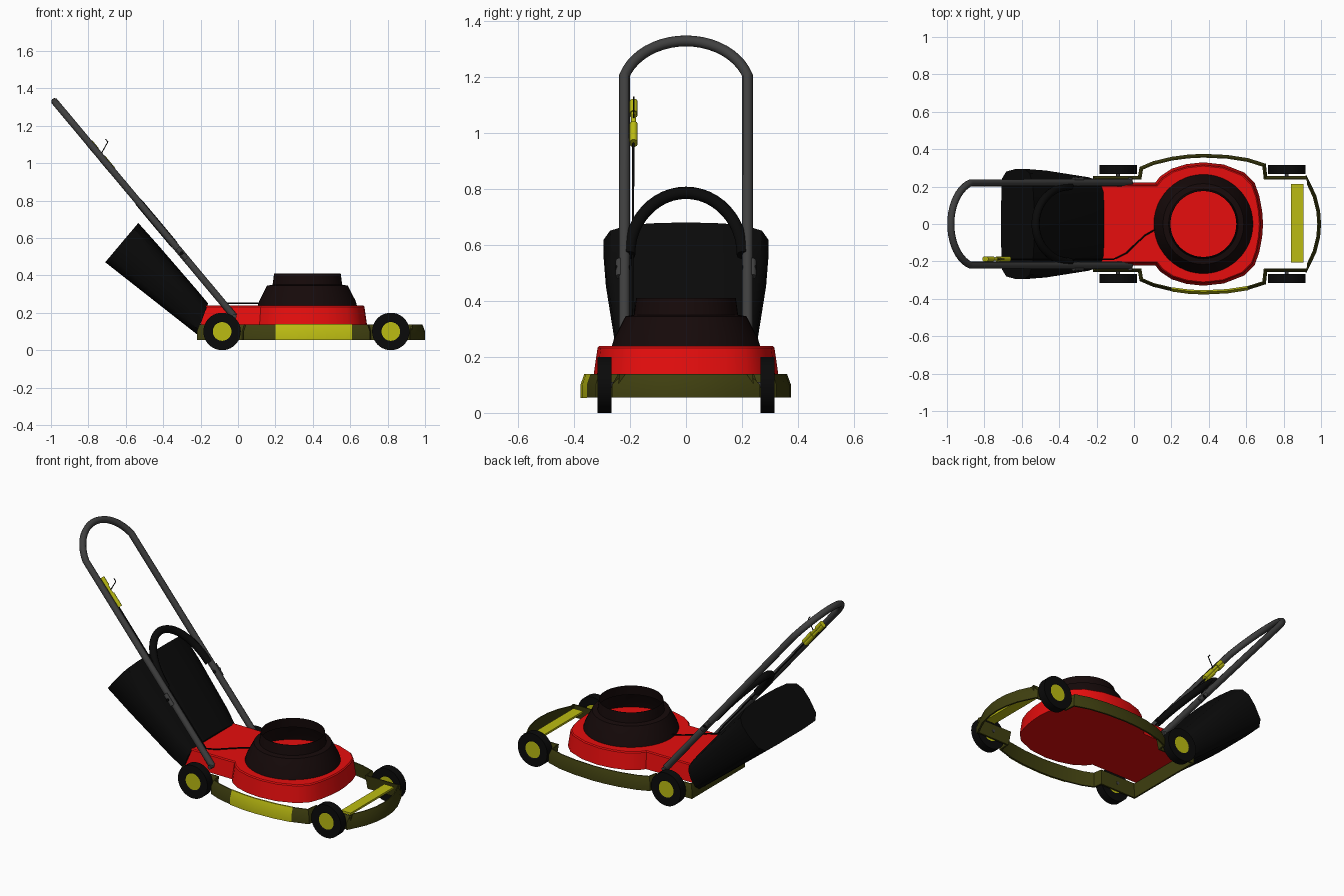
import bpy
from math import sin, cos, pi, radians
from mathutils import Vector

if "Cube" in bpy.data.objects:
    bpy.data.objects.remove(bpy.data.objects["Cube"])


def mat(name, r, g, b):
    m = bpy.data.materials.new(name)
    m.diffuse_color = (r, g, b, 1)
    m.use_nodes = True
    m.node_tree.nodes["Principled BSDF"].inputs["Base Color"].default_value = m.diffuse_color
    return m


RED = mat("red", 0.8, 0.004, 0.004)
OLIVE = mat("olive", 0.05, 0.05, 0.005)
YELLOW = mat("yellow", 0.5, 0.5, 0.006)
BLACK = mat("black", 0.003, 0.003, 0.003)
BROWN = mat("brown_black", 0.008, 0.003, 0.003)
STEEL = mat("dark_steel", 0.05, 0.05, 0.05)


def mesh(name, verts, faces, material, angle=30):
    me = bpy.data.meshes.new(name)
    me.from_pydata(verts, [], faces)
    me.materials.append(material)
    ob = bpy.data.objects.new(name, me)
    bpy.context.collection.objects.link(ob)
    bpy.ops.object.select_all(action='DESELECT')
    ob.select_set(True)
    bpy.context.view_layer.objects.active = ob
    bpy.ops.object.mode_set(mode='EDIT')
    bpy.ops.mesh.select_all(action='SELECT')
    bpy.ops.mesh.remove_doubles(threshold=0.0001)
    bpy.ops.mesh.normals_make_consistent(inside=False)
    bpy.ops.object.mode_set(mode='OBJECT')
    bpy.ops.object.shade_smooth_by_angle(angle=radians(angle))
    return ob


def skin(rings, closed=True, wrap=False, caps=False):
    """Join rings of equal length into verts and faces."""
    n, m = len(rings[0]), len(rings)
    verts = [p for r in rings for p in r]
    faces = []
    for i in range(m if wrap else m - 1):
        for j in range(n if closed else n - 1):
            a, b = i * n, (i + 1) % m * n
            k = (j + 1) % n
            faces.append((a + j, a + k, b + k, b + j))
    if caps:
        faces += [tuple(range(n))[::-1], tuple(range((m - 1) * n, m * n))]
    return verts, faces


def inset(path, d, z, closed=True):
    """Offset a path to its left by d (mitred) at height z."""
    out, n = [], len(path)
    for i, p in enumerate(path):
        p = Vector(p)
        a = Vector(path[i - 1]) if closed or i > 0 else None
        b = Vector(path[(i + 1) % n]) if closed or i < n - 1 else None
        e1 = (p - a).normalized() if a else (b - p).normalized()
        e2 = (b - p).normalized() if b else e1
        n1, n2 = Vector((-e1.y, e1.x)), Vector((-e2.y, e2.x))
        q = p + (n1 + n2) * d / (1 + n1.dot(n2))
        out.append((q.x, q.y, z))
    return out


def mirrored(half):
    return half + [(x, -y) for x, y in reversed(half) if y > 0]


def lathe(name, profile, loc, material, seg=40, wheel=False):
    rings = [[(r * cos(2 * pi * i / seg), r * sin(2 * pi * i / seg), h)
              for i in range(seg)] for r, h in profile]
    ob = mesh(name, *skin(rings), material)
    ob.location = loc
    if wheel:
        ob.rotation_euler.x = pi / 2
    return ob


def tube(name, pts, r, material, smooth=True):
    cu = bpy.data.curves.new(name, 'CURVE')
    cu.dimensions = '3D'
    cu.bevel_depth, cu.bevel_resolution, cu.use_fill_caps = r, 3, True
    sp = cu.splines.new('POLY')
    sp.points.add(len(pts) - 1)
    for q, p in zip(sp.points, pts):
        q.co = (*p, 1)
    sp.use_smooth = smooth
    cu.materials.append(material)
    ob = bpy.data.objects.new(name, cu)
    bpy.context.collection.objects.link(ob)
    return ob


# Cutting deck
deck = mirrored([(0.69, 0), (0.685, 0.07), (0.67, 0.15), (0.645, 0.22), (0.59, 0.275),
                 (0.48, 0.318), (0.37, 0.33), (0.28, 0.32), (0.2, 0.295), (0.14, 0.255),
                 (0.115, 0.222), (-0.2, 0.222)])
mesh("deck", *skin([inset(deck, d, z) for d, z in
                    [(0, 0.135), (0.014, 0.232), (0.02, 0.238)]], caps=True), RED)

# Skirt frame with wheel notches
side = [(0.705, 0.322), (0.61, 0.352), (0.5, 0.369), (0.37, 0.375), (0.29, 0.371),
        (0.2, 0.359), (0.1, 0.335), (0.03, 0.305)]
skirt = mirrored([(1, 0), (0.995, 0.07), (0.975, 0.15), (0.945, 0.215), (0.92, 0.265),
                  (0.918, 0.257), (0.712, 0.257)] + side + [(0.022, 0.257), (-0.22, 0.257)])
mesh("skirt", *skin([inset(skirt, d, z) for d, z in
                     [(0, 0.055), (0, 0.1), (0.014, 0.138), (0.02, 0.138), (0.01, 0.055)]],
                    wrap=True), OLIVE)

# Yellow side panel and front bar
panel = [(x, -y) for x, y in reversed(side[1:6])]
mesh("side_panel", *skin([inset(panel, d, z, False) for d, z in
                          [(-0.002, 0.054), (-0.002, 0.1), (0.012, 0.139), (0.021, 0.139)]],
                         closed=False), YELLOW)
bar = [(0.905, -0.205), (0.905, 0.215), (0.84, 0.215), (0.84, -0.205)]
mesh("front_bar", *skin([inset(bar, 0, z) for z in (0.12, 0.132)], caps=True), YELLOW)

# Open engine cover
lathe("engine_cover", [(0.266, 0.235), (0.257, 0.265), (0.216, 0.345), (0.186, 0.35),
                       (0.178, 0.41), (0.176, 0.41)], (0.371, 0, 0), BROWN, 48)

# Wheels with hubs and axles
for x, end in ((-0.085, "rear"), (0.817, "front")):
    for s in (-1, 1):
        loc = (x, s * 0.291, 0.1)
        lathe(end + "_tyre", [(0.05, -0.022), (0.055, -0.025), (0.1, -0.025),
                              (0.1, 0.025), (0.055, 0.025), (0.05, 0.022)],
              loc, BLACK, wheel=True)
        lathe(end + "_hub", [(0, -0.022), (0.05, -0.022), (0.05, 0.022), (0, 0.022)],
              loc, YELLOW, wheel=True)
        tube(end + "_axle", [(x, s * 0.24, 0.1), (x, s * 0.28, 0.1)], 0.01, STEEL)


def on_handle(s, y, off=0.0):
    """Point in the sloping handle plane."""
    return (-0.02 - 0.641 * s + 0.767 * off, y, 0.18 + 0.767 * s + 0.641 * off)


# Push handle
a0 = radians(17)
arc = [a0 + (pi - 2 * a0) * i / 20 for i in range(21)]
tube("push_handle", [on_handle(0, 0.22)]
     + [on_handle(1.267 + 0.23 * sin(t), 0.23 * cos(t)) for t in arc]
     + [on_handle(0, -0.22)], 0.0195, STEEL)

# Bag support arch
tube("bag_arch", [on_handle(0.5 + 0.29 * sin(pi * i / 24), 0.203 * cos(pi * i / 24))
                  for i in range(25)], 0.022, BLACK)

# Handle clamps and pivots
for s in (-1, 1):
    tube("handle_pivot", [on_handle(0.0, s * 0.195), on_handle(0.0, s * 0.248)], 0.012, STEEL)
    tube("handle_clamp", [on_handle(0.4, s * 0.238), on_handle(0.475, s * 0.238)], 0.013, STEEL)
    tube("clamp_knob", [on_handle(0.44, s * 0.2), on_handle(0.44, s * 0.252)], 0.01, BLACK)

# Throttle grip, lever and cable
for a, b in ((1.02, 1.105), (1.105, 1.155), (1.155, 1.21)):
    r = 0.009 if b == 1.155 else 0.014
    for off in (-0.006, 0.008):
        tube("throttle_grip", [on_handle(a, -0.187, off), on_handle(b, -0.187, off)], r, YELLOW)
tube("throttle_lever", [on_handle(1.12, -0.187), on_handle(1.15, -0.187, 0.08),
                        on_handle(1.17, -0.187, 0.08)], 0.003, BLACK)
tube("throttle_cable", [on_handle(1.03, -0.188), on_handle(0.5, -0.19), on_handle(0.14, -0.188),
                        (-0.09, -0.18, 0.252), (-0.04, -0.155, 0.25), (0.0, -0.115, 0.25),
                        (0.06, -0.06, 0.25), (0.13, -0.02, 0.252)], 0.004, BLACK)

# Grass bag, lofted from deck to far end
half = [(0, 1), (0.35, 0.99), (0.68, 0.96), (0.92, 0.86), (1, 0.7), (1, 0.45),
        (0.95, 0.15), (0.82, 0.02), (0.4, 0), (0, 0)]
section = half + [(-y, v) for y, v in half[-2:0:-1]]
stations = [((-0.22, 0.085), (-0.16, 0.25), 0.23), ((-0.3, 0.148), (-0.22, 0.322), 0.25),
            ((-0.57, 0.36), (-0.43, 0.565), 0.286), ((-0.71, 0.47), (-0.533, 0.68), 0.295)]
rings = [[(b[0] + (t[0] - b[0]) * v, w * y, b[1] + (t[1] - b[1]) * v) for y, v in section]
         for b, t, w in stations]
mesh("grass_bag", *skin(rings, caps=True), BLACK, 40)
